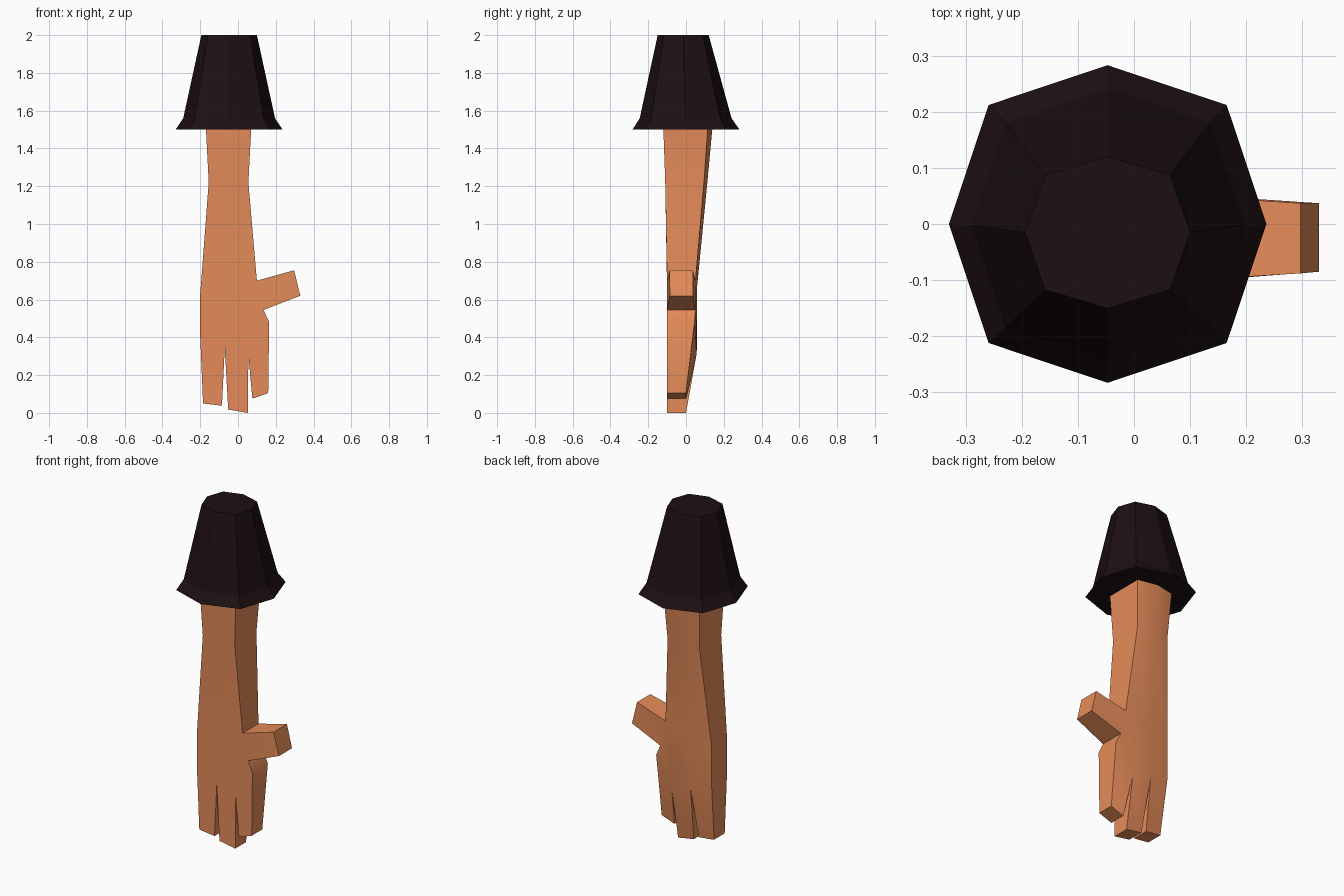
import bpy, bmesh, math

if "Cube" in bpy.data.objects:
    bpy.data.objects.remove(bpy.data.objects["Cube"])


def make_object(name, bm, color):
    bmesh.ops.recalc_face_normals(bm, faces=bm.faces)
    mesh = bpy.data.meshes.new(name)
    bm.to_mesh(mesh)
    bm.free()
    obj = bpy.data.objects.new(name, mesh)
    bpy.context.collection.objects.link(obj)
    mat = bpy.data.materials.new(name + "_color")
    mat.diffuse_color = (*color, 1)
    mat.use_nodes = True
    mat.node_tree.nodes["Principled BSDF"].inputs["Base Color"].default_value = mat.diffuse_color
    mesh.materials.append(mat)
    return obj


# Sleeve: octagonal loft with a flared cuff (z, y centre, x radius, y radius, diagonal scale)
rings = [(1.5, 0.0, 0.283, 0.283, 1.06),
         (1.56, -0.002, 0.243, 0.243, 1.06),
         (2.0, -0.015, 0.147, 0.135, 1.07)]
bm = bmesh.new()
loops = []
for z, cy, rx, ry, diag in rings:
    loop = []
    for i in range(8):
        a = i * math.pi / 4
        k = diag if i % 2 else 1
        loop.append(bm.verts.new((-0.047 + rx * k * math.cos(a),
                                  cy + ry * k * math.sin(a), z)))
    loops.append(loop)
for lo, hi in zip(loops, loops[1:]):
    for i in range(8):
        j = (i + 1) % 8
        bm.faces.new((lo[i], lo[j], hi[j], hi[i]))
bm.faces.new(loops[0])
bm.faces.new(loops[-1])
make_object("sleeve", bm, (0.012, 0.005, 0.006))

# Arm and hand: front-view points (x, z, front y, back y)
points = [
    # forearm
    (-0.17, 1.51, -0.12, 0.115), (-0.05, 1.51, -0.12, 0.14), (0.07, 1.51, -0.12, 0.115),
    (-0.155, 1.22, -0.11, 0.095), (-0.05, 1.22, -0.11, 0.113), (0.055, 1.22, -0.11, 0.095),
    # palm
    (-0.2, 0.63, -0.1, 0.045), (-0.05, 0.66, -0.1, 0.058), (0.1, 0.7, -0.1, 0.05),
    (-0.2, 0.4, -0.1, 0.045), (-0.07, 0.345, -0.1, 0.058), (0.055, 0.305, -0.1, 0.055),
    (0.165, 0.48, -0.1, 0.045), (0.135, 0.545, -0.1, 0.05),
    # finger tips
    (-0.185, 0.05, -0.1, 0), (-0.085, 0.038, -0.1, 0),
    (-0.052, 0.018, -0.1, 0), (0.052, 0, -0.1, 0),
    (0.076, 0.075, -0.1, 0), (0.16, 0.105, -0.1, 0),
    # thumb tip
    (0.33, 0.62, -0.085, 0.037), (0.297, 0.755, -0.088, 0.037),
]
panels = [(0, 3, 4, 1), (1, 4, 5, 2), (3, 6, 7, 4), (4, 7, 8, 5),
          (6, 9, 10, 7), (7, 10, 11), (7, 11, 13, 8), (11, 12, 13),
          (9, 14, 15, 10), (10, 16, 17, 11), (11, 18, 19, 12), (8, 13, 20, 21)]
bm = bmesh.new()
front = [bm.verts.new((x, yf, z)) for x, z, yf, yb in points]
back = [bm.verts.new((x, yb, z)) for x, z, yf, yb in points]
edges = {(p[i], p[(i + 1) % len(p)]) for p in panels for i in range(len(p))}
for p in panels:
    bm.faces.new([front[i] for i in p])
    bm.faces.new([back[i] for i in reversed(p)])
# side walls along the outline
for a, b in edges:
    if (b, a) not in edges:
        bm.faces.new((front[b], front[a], back[a], back[b]))
arm = make_object("arm_and_hand", bm, (0.78, 0.26, 0.1))
bpy.context.view_layer.objects.active = arm
arm.select_set(True)
bpy.ops.object.shade_smooth_by_angle(angle=math.radians(35))
